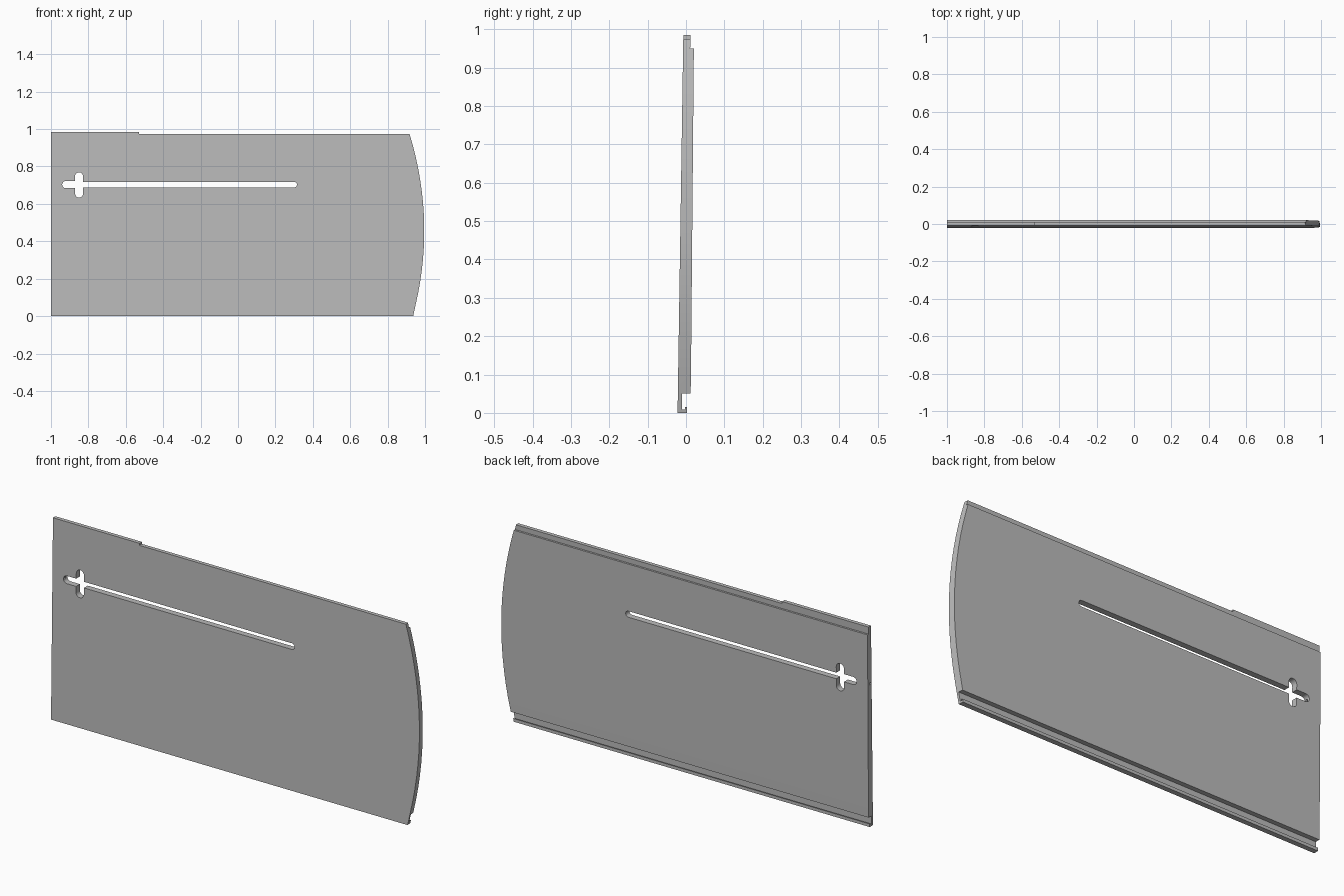
import bpy, bmesh, math
from mathutils import Vector

old = bpy.data.objects.get("Cube")
if old:
    bpy.data.objects.remove(old, do_unlink=True)

grey = bpy.data.materials.new("plain grey")
grey.use_nodes = True
GREY = (0.5, 0.5, 0.5, 1)
grey.diffuse_color = GREY
grey.node_tree.nodes["Principled BSDF"].inputs["Base Color"].default_value = GREY


def prism(name, start, end):
    """Solid between two matching loops of points."""
    bm = bmesh.new()
    a = [bm.verts.new(p) for p in start]
    b = [bm.verts.new(p) for p in end]
    bm.faces.new(a)
    bm.faces.new(b)
    for i in range(len(a)):
        j = (i + 1) % len(a)
        bm.faces.new((a[i], a[j], b[j], b[i]))
    bmesh.ops.recalc_face_normals(bm, faces=bm.faces)
    mesh = bpy.data.meshes.new(name)
    bm.to_mesh(mesh)
    bm.free()
    mesh.materials.append(grey)
    obj = bpy.data.objects.new(name, mesh)
    bpy.context.collection.objects.link(obj)
    return obj


def boolean(target, tool, operation):
    """Apply a boolean and throw the cutter away."""
    mod = target.modifiers.new(tool.name, "BOOLEAN")
    mod.object, mod.operation, mod.solver = tool, operation, "EXACT"
    bpy.context.view_layer.objects.active = target
    bpy.ops.object.modifier_apply(modifier=mod.name)
    bpy.data.objects.remove(tool, do_unlink=True)


def slot(name, p, q, radius, steps=10):
    """Round-ended through slot from p to q in the (x, z) plane."""
    p, q = Vector(p), Vector(q)
    angle = math.atan2(q.y - p.y, q.x - p.x)
    loop = []
    for centre, turn in ((q, angle - math.pi / 2), (p, angle + math.pi / 2)):
        for i in range(steps + 1):
            t = turn + math.pi * i / steps
            loop.append(centre + radius * Vector((math.cos(t), math.sin(t))))
    return prism(name, [(v.x, -0.1, v.y) for v in loop], [(v.x, 0.1, v.y) for v in loop])


# Board section (y, z): hooked lower lip, leaning faces, upper tongue
section = [(-0.022, 0), (0.003, 0), (0.003, 0.015), (-0.002, 0.015), (-0.002, 0.009),
           (-0.011, 0.009), (-0.011, 0.05), (0.012, 0.05), (0.013, 0.1),
           (0.02, 0.9), (0.0205, 0.95), (0.011, 0.95), (0.012, 0.985), (-0.007, 0.985)]
board = prism("siding_board", [(-1, y, z) for y, z in section], [(1.05, y, z) for y, z in section])

# Front outline: bowed right end and stepped top edge
TOP, STEPS = 0.975, 16
bow = [(1 - 0.294 * (z - 0.46) ** 2, z) for z in (TOP * i / STEPS for i in range(STEPS + 1))]
bow[0] = (bow[0][0], -0.01)
rest = [(-0.53, TOP), (-0.53, 1.0), (-1.1, 1.0), (-1.1, -0.01)]
outline = prism("end_trim",
                [(x, -0.05, z) for x, z in bow + rest],
                [(x - 0.012, 0.05, z) for x, z in bow] + [(x, 0.05, z) for x, z in rest])
boolean(board, outline, "INTERSECT")

# Long slot with a cross-shaped entry
boolean(board, slot("long_slot", (-0.9, 0.703), (0.3, 0.703), 0.015), "DIFFERENCE")
boolean(board, slot("cross_bar", (-0.921, 0.703), (-0.85, 0.703), 0.019), "DIFFERENCE")
boolean(board, slot("cross_upright", (-0.85, 0.655), (-0.85, 0.748), 0.021), "DIFFERENCE")

# Pin hole from the left end into the slot
ring = [(0.006 * math.cos(math.tau * i / 12), 0.703 + 0.006 * math.sin(math.tau * i / 12))
        for i in range(12)]
boolean(board, prism("pin_hole", [(-1.05, y, z) for y, z in ring],
                     [(-0.92, y, z) for y, z in ring]), "DIFFERENCE")

# Smooth slot ends and bow, sharp everywhere else
bpy.ops.object.select_all(action="DESELECT")
board.select_set(True)
bpy.context.view_layer.objects.active = board
bpy.ops.object.shade_smooth_by_angle(angle=math.radians(30))
